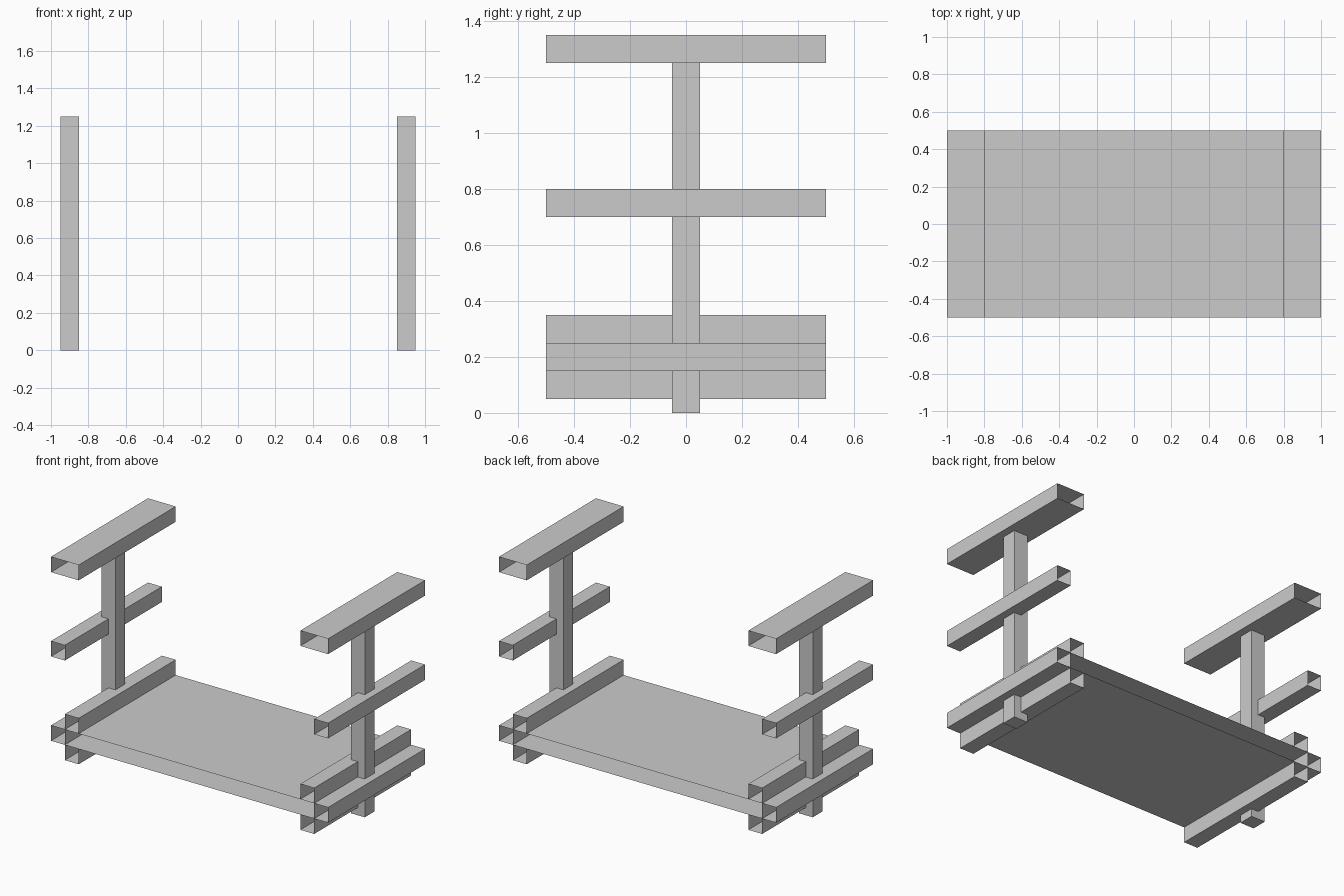
import bpy, bmesh
from mathutils import Vector

if "Cube" in bpy.data.objects:
    bpy.data.objects.remove(bpy.data.objects["Cube"])


def box(name, x, y, z, open_ends=False):
    """Box from (min, max) ranges; open_ends removes the front and back faces."""
    bm = bmesh.new()
    bmesh.ops.create_cube(bm, size=1)
    bm.normal_update()
    if open_ends:
        ends = [f for f in bm.faces if abs(f.normal.y) > 0.9]
        bmesh.ops.delete(bm, geom=ends, context='FACES_ONLY')
    size = Vector((x[1] - x[0], y[1] - y[0], z[1] - z[0]))
    centre = Vector((x[0] + x[1], y[0] + y[1], z[0] + z[1])) / 2
    bmesh.ops.scale(bm, vec=size, verts=bm.verts)
    bmesh.ops.translate(bm, vec=centre, verts=bm.verts)
    mesh = bpy.data.meshes.new(name)
    bm.to_mesh(mesh)
    bm.free()
    obj = bpy.data.objects.new(name, mesh)
    bpy.context.collection.objects.link(obj)
    return obj


DEPTH = (-0.5, 0.5)

# Hollow deck between the two ends
box("deck", (-0.9, 0.9), DEPTH, (0.15, 0.25), True)

# Open-ended rails: name, inner x, outer x, z range
rails = [
    ("top_rail", 0.8, 1.0, (1.25, 1.35)),
    ("middle_rail", 0.9, 1.0, (0.70, 0.80)),
    ("upper_deck_rail", 0.8, 0.9, (0.25, 0.35)),
    ("outer_deck_rail", 0.9, 1.0, (0.15, 0.25)),
    ("lower_deck_rail", 0.8, 0.9, (0.05, 0.15)),
]

# Posts and rails repeated on both ends
for side, s in (("left", -1), ("right", 1)):
    box(f"{side}_post", sorted((s * 0.85, s * 0.95)), (-0.05, 0.05), (0, 1.25))
    for name, inner, outer, z in rails:
        box(f"{side}_{name}", sorted((s * inner, s * outer)), DEPTH, z, True)
